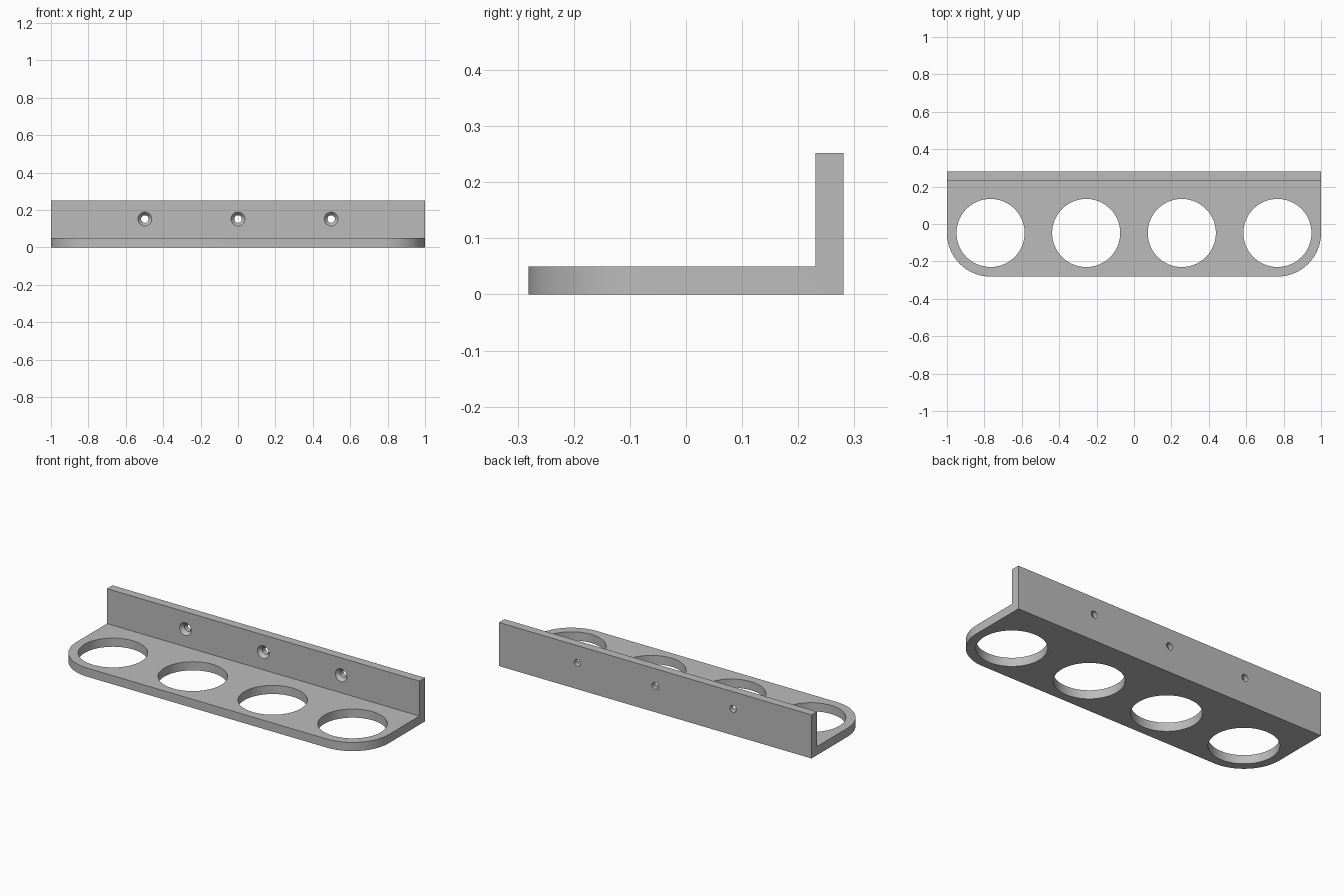
import bpy, bmesh, math
from mathutils import Matrix, Vector

cube = bpy.data.objects.get("Cube")
if cube:
    bpy.data.objects.remove(cube, do_unlink=True)

HALF, DEPTH, THICK, HEIGHT = 1.0, 0.281, 0.05, 0.252
CORNER = 0.233
HOLE_Y = -DEPTH + CORNER

grey = bpy.data.materials.new("plain_grey")
grey.use_nodes = True
grey.diffuse_color = (0.5, 0.5, 0.5, 1)
grey.node_tree.nodes["Principled BSDF"].inputs["Base Color"].default_value = (0.5, 0.5, 0.5, 1)


def make_object(name, bm):
    bmesh.ops.recalc_face_normals(bm, faces=bm.faces)
    mesh = bpy.data.meshes.new(name)
    bm.to_mesh(mesh)
    bm.free()
    mesh.materials.append(grey)
    obj = bpy.data.objects.new(name, mesh)
    bpy.context.collection.objects.link(obj)
    return obj


def add_turned(bm, rings, matrix, sides):
    """Closed turned solid from (radius, height) rings."""
    loops = []
    for radius, h in rings:
        loops.append([bm.verts.new(matrix @ Vector((
            radius * math.cos(math.tau * i / sides),
            radius * math.sin(math.tau * i / sides), h))) for i in range(sides)])
    for a, b in zip(loops, loops[1:]):
        for i in range(sides):
            j = (i + 1) % sides
            bm.faces.new((a[i], a[j], b[j], b[i]))
    bm.faces.new(loops[0][::-1])
    bm.faces.new(loops[-1])


# L-shaped bracket: section swept along x, front corners rounded
bm = bmesh.new()
wall = DEPTH - THICK
section = [(-DEPTH, 0), (DEPTH, 0), (DEPTH, HEIGHT), (wall, HEIGHT), (wall, THICK), (-DEPTH, THICK)]
face = bm.faces.new([bm.verts.new((-HALF, y, z)) for y, z in section])
sweep = bmesh.ops.extrude_face_region(bm, geom=[face])
bmesh.ops.translate(bm, vec=(2 * HALF, 0, 0),
                    verts=[g for g in sweep["geom"] if isinstance(g, bmesh.types.BMVert)])
corners = [e for e in bm.edges
           if all(v.co.y < -DEPTH + 0.001 for v in e.verts)
           and abs(e.verts[0].co.x - e.verts[1].co.x) < 0.001]
bmesh.ops.bevel(bm, geom=corners, offset=CORNER, segments=24, profile=0.5, affect='EDGES')
bracket = make_object("shelf_bracket", bm)

# Cutter: four round holes in the shelf, three countersunk screw holes in the wall
bm = bmesh.new()
for k in range(4):
    x = (k - 1.5) * 0.5113
    add_turned(bm, [(0.182, -0.05), (0.182, THICK + 0.05)],
               Matrix.Translation((x, HOLE_Y, 0)), 96)
for x in (-0.498, 0, 0.498):
    place = Matrix.Translation((x, wall, 0.152)) @ Matrix.Rotation(-math.pi / 2, 4, 'X')
    add_turned(bm, [(0.037, -0.02), (0.037, 0), (0.02, 0.02), (0.02, THICK + 0.03)], place, 48)
cutter = make_object("hole_cutter", bm)
cutter.hide_render = True

cut = bracket.modifiers.new("holes", 'BOOLEAN')
cut.operation = 'DIFFERENCE'
cut.solver = 'EXACT'
cut.object = cutter
bpy.ops.object.select_all(action='DESELECT')
bracket.select_set(True)
bpy.context.view_layer.objects.active = bracket
bpy.ops.object.modifier_apply(modifier=cut.name)
bpy.data.objects.remove(cutter, do_unlink=True)
bpy.ops.object.shade_smooth_by_angle(angle=math.radians(30))
